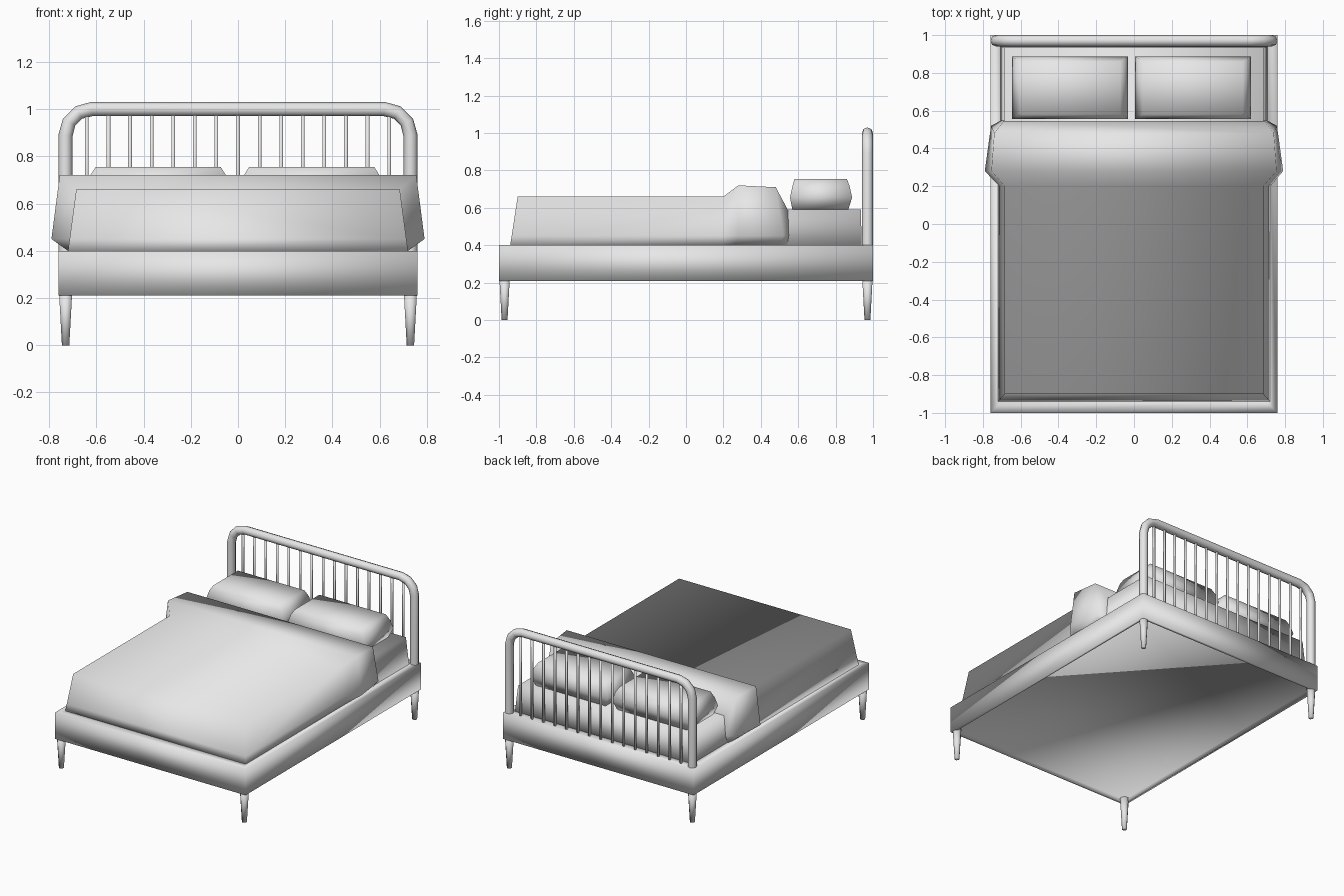
import bpy
import bmesh
from math import sin, cos, pi

if "Cube" in bpy.data.objects:
    bpy.data.objects.remove(bpy.data.objects["Cube"], do_unlink=True)

grey = bpy.data.materials.new("plain grey")
grey.use_nodes = True
grey.diffuse_color = (0.8, 0.8, 0.8, 1)
grey.node_tree.nodes["Principled BSDF"].inputs["Base Color"].default_value = (0.8, 0.8, 0.8, 1)


def add_mesh(name, bm):
    """Turn a bmesh into a fully smooth grey object."""
    bmesh.ops.recalc_face_normals(bm, faces=bm.faces)
    for face in bm.faces:
        face.smooth = True
    mesh = bpy.data.meshes.new(name)
    bm.to_mesh(mesh)
    bm.free()
    mesh.materials.append(grey)
    obj = bpy.data.objects.new(name, mesh)
    bpy.context.collection.objects.link(obj)
    return obj


def loft(name, rings):
    """Skin a stack of equal-sized rings and cap both ends."""
    bm = bmesh.new()
    loops = [[bm.verts.new(p) for p in ring] for ring in rings]
    for a, b in zip(loops, loops[1:]):
        for i in range(len(a)):
            j = (i + 1) % len(a)
            bm.faces.new((a[i], a[j], b[j], b[i]))
    bm.faces.new(loops[0])
    bm.faces.new(loops[-1])
    return add_mesh(name, bm)


def rect(hx, hy, z, cx=0, cy=0):
    return [(cx + sx * hx, cy + sy * hy, z)
            for sx, sy in ((-1, -1), (1, -1), (1, 1), (-1, 1))]


def rod(name, x, y, z0, z1, r0, r1, sides=8):
    """Upright rod, tapered when the radii differ."""
    rings = []
    for z, r in ((z0, r0), (z1, r1)):
        angles = [2 * pi * (i + 0.5) / sides for i in range(sides)]
        rings.append([(x + r * cos(a), y + r * sin(a), z) for a in angles])
    return loft(name, rings)


# Bed frame: rails with a sunken top and a shallow recess underneath
loft("bed_frame", [rect(0.74, 0.98, 0.235), rect(0.74, 0.98, 0.21),
                   rect(0.76, 1.0, 0.21), rect(0.76, 1.0, 0.40),
                   rect(0.70, 0.94, 0.40), rect(0.70, 0.94, 0.36)])

# Tapered legs
for side, sx in (("left", 1), ("right", -1)):
    for end, sy in (("front", -1), ("back", 1)):
        rod(f"{end}_{side}_leg", sx * 0.73, sy * 0.97, 0, 0.24, 0.017, 0.031)

# Headboard: one bent tube with rounded upper corners
radius, post_x, top_z = 0.11, 0.73, 1.0
arc = [(post_x - radius + radius * cos(a), top_z - radius + radius * sin(a))
       for a in (i * pi / 6 for i in range(4))]
half = [(post_x, 0.22)] + arc
path = half + [(-x, z) for x, z in reversed(half)]
curve = bpy.data.curves.new("headboard_tube", "CURVE")
curve.dimensions = "3D"
curve.bevel_depth = 0.03
curve.bevel_resolution = 2
curve.use_fill_caps = True
spline = curve.splines.new("POLY")
spline.points.add(len(path) - 1)
for point, (x, z) in zip(spline.points, path):
    point.co = (x, 0.97, z, 1)
spline.use_smooth = True
curve.materials.append(grey)
headboard = bpy.data.objects.new("headboard_tube", curve)
bpy.context.collection.objects.link(headboard)

# Headboard spindles
count = 15
for i in range(count):
    rod(f"spindle_{i + 1}", -0.64 + 1.28 * i / (count - 1), 0.97,
        0.39, 0.99, 0.009, 0.009, 6)

# Mattress
loft("mattress", [rect(0.71, 0.9, 0.37, cy=0.04),
                  rect(0.685, 0.895, 0.59, cy=0.04)])


# Blanket with its folded-over thick band
def section(bottom, side, top):
    right = [bottom, side, top]
    return right + [(-x, y, z) for x, y, z in reversed(right)]


loft("blanket", [
    section((0.72, -0.94, 0.40), (0.713, -0.932, 0.45), (0.685, -0.90, 0.66)),
    section((0.72, 0.20, 0.40), (0.713, 0.20, 0.45), (0.685, 0.20, 0.66)),
    section((0.72, 0.26, 0.40), (0.79, 0.28, 0.45), (0.755, 0.28, 0.72)),
    section((0.72, 0.50, 0.40), (0.757, 0.52, 0.45), (0.74, 0.48, 0.71)),
    section((0.71, 0.54, 0.40), (0.70, 0.55, 0.45), (0.69, 0.545, 0.588)),
])

# Pillows
for side, cx in (("left", 0.312), ("right", -0.338)):
    loft(f"{side}_pillow", [rect(0.275, 0.148, 0.585, cx, 0.718),
                            rect(0.307, 0.166, 0.655, cx, 0.722),
                            rect(0.29, 0.153, 0.715, cx, 0.722),
                            rect(0.265, 0.14, 0.755, cx, 0.72)])
